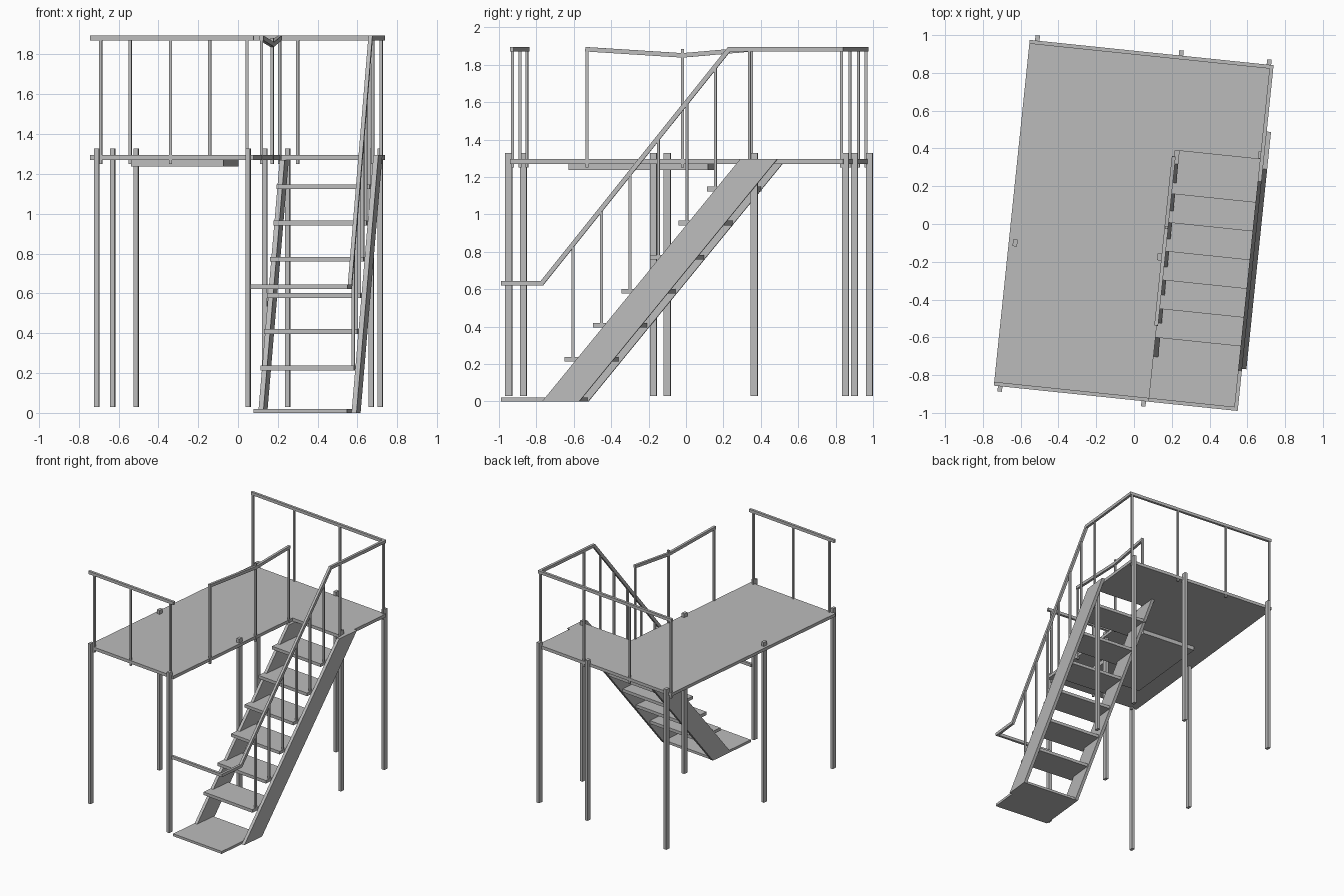
import bpy, bmesh, math
from mathutils import Matrix, Vector

cube = bpy.data.objects.get("Cube")
if cube:
    bpy.data.objects.remove(cube, do_unlink=True)

grey = bpy.data.materials.new("painted grey")
grey.use_nodes = True
color = (0.5, 0.5, 0.5, 1)
grey.diffuse_color = color
grey.node_tree.nodes["Principled BSDF"].inputs["Base Color"].default_value = color

# The whole structure is turned slightly about the vertical axis
PLACE = Matrix.Translation((-0.0025, -0.0075, 0)) @ Matrix.Rotation(math.radians(-5.93), 4, 'Z')
HALF_W, HALF_L = 0.648, 0.92      # deck half width and half length
NOTCH_X, NOTCH_Y = 0.177, 0.418   # stairwell corner
DECK_BOTTOM, DECK_TOP = 1.27, 1.295
RAIL_Z, LOW_Z = 1.883, 0.633


def finish(name, bm):
    bmesh.ops.recalc_face_normals(bm, faces=bm.faces)
    mesh = bpy.data.meshes.new(name)
    bm.to_mesh(mesh)
    bm.free()
    mesh.materials.append(grey)
    obj = bpy.data.objects.new(name, mesh)
    obj.matrix_world = PLACE
    bpy.context.collection.objects.link(obj)
    return obj


def box(name, low, high):
    low, high = Vector(low), Vector(high)
    bm = bmesh.new()
    bmesh.ops.create_cube(bm, size=1)
    bmesh.ops.scale(bm, vec=high - low, verts=bm.verts)
    bmesh.ops.translate(bm, vec=(low + high) / 2, verts=bm.verts)
    return finish(name, bm)


def upright(name, x, y, z0, z1, wx, wy):
    return box(name, (x - wx / 2, y - wy / 2, z0), (x + wx / 2, y + wy / 2, z1))


def prism(name, outline, offset):
    bm = bmesh.new()
    face = bm.faces.new([bm.verts.new(p) for p in outline])
    new = bmesh.ops.extrude_face_region(bm, geom=[face])["geom"]
    bmesh.ops.translate(bm, vec=offset, verts=[v for v in new if isinstance(v, bmesh.types.BMVert)])
    return finish(name, bm)


def rail(name, path, width=0.02, height=0.024):
    """Rectangular bar along a path, with mitred corners."""
    pts = [Vector(p) for p in path]
    dirs = [(b - a).normalized() for a, b in zip(pts, pts[1:])]
    side = dirs[0].cross(Vector((0, 0, 1))).normalized()
    up = side.cross(dirs[0])
    ring = [pts[0] + side * width / 2 * i + up * height / 2 * j
            for i, j in ((-1, -1), (1, -1), (1, 1), (-1, 1))]
    bm = bmesh.new()
    last = [bm.verts.new(c) for c in ring]
    bm.faces.new(last)
    for k, d in enumerate(dirs):
        p = pts[k + 1]
        n = d + dirs[k + 1] if k + 1 < len(dirs) else d
        ring = [c + d * ((p - c).dot(n) / d.dot(n)) for c in ring]
        cur = [bm.verts.new(c) for c in ring]
        for i in range(4):
            j = (i + 1) % 4
            bm.faces.new((last[i], last[j], cur[j], cur[i]))
        last = cur
    bm.faces.new(last)
    return finish(name, bm)


# L-shaped deck and the shallow box under it
deck = [(-HALF_W, -HALF_L), (NOTCH_X, -HALF_L), (NOTCH_X, NOTCH_Y),
        (HALF_W, NOTCH_Y), (HALF_W, HALF_L), (-HALF_W, HALF_L)]
prism("deck", [(x, y, DECK_BOTTOM) for x, y in deck], (0, 0, DECK_TOP - DECK_BOTTOM))
box("underside_box", (-0.472, -0.625, 1.237), (-0.007, 0.125, DECK_BOTTOM))

# Support legs
for x, y in [(-0.608, 0.93), (0.157, 0.93), (0.625, 0.93), (-0.614, -0.157),
             (-0.614, -0.93), (0.15, -0.93), (0.154, -0.152), (0.63, 0.44)]:
    upright("leg", x, y, 0.03, 1.327, 0.024, 0.036)

# Stair stringers, the left one inside the stairwell, the right one outside the deck
for name, x in (("inner_stringer", NOTCH_X), ("outer_stringer", HALF_W)):
    outline = [(-0.696, 0), (-0.497, 0), (0.567, DECK_TOP), (0.368, DECK_TOP)]
    if x == NOTCH_X:
        outline[2:] = [(0.546, DECK_BOTTOM), (0.347, DECK_BOTTOM)]
    prism(name, [(x, y, z) for y, z in outline], (0.025, 0, 0))

# Bottom landing and treads, each tread with its handrail post
box("landing", (NOTCH_X, -HALF_L, 0), (HALF_W, -0.5, 0.02))
EDGE = HALF_W - 0.008
SLOPE_LOW, SLOPE_HIGH = -0.70, 0.306
for k in range(6):
    y, z = -0.578 + 0.153 * k, 0.213 + 0.182 * k
    box("tread", (NOTCH_X, y, z), (HALF_W, y + 0.245, z + 0.025))
    py = y + 0.045
    top = LOW_Z + (RAIL_Z - LOW_Z) * (py - SLOPE_LOW) / (SLOPE_HIGH - SLOPE_LOW)
    upright("stair_post", EDGE, py, z, top, 0.015, 0.015)

# Railing along the back, the side and down the stairs
SIDE = HALF_L - 0.01
rail("back_and_stair_rail", [
    (-HALF_W, SIDE, RAIL_Z), (EDGE, SIDE, RAIL_Z), (EDGE, SLOPE_HIGH, RAIL_Z),
    (EDGE, SLOPE_LOW, LOW_Z), (EDGE, -SIDE, LOW_Z), (NOTCH_X - 0.02, -SIDE, LOW_Z)])
rail("front_rail", [(-HALF_W, -SIDE, RAIL_Z), (NOTCH_X, -SIDE, RAIL_Z)])
INNER = NOTCH_X - 0.003
rail("stairwell_rail", [(INNER, -0.515, RAIL_Z), (INNER, 0.007, 1.85), (INNER, 0.385, RAIL_Z)])

# Railing posts
posts = [(x, -SIDE) for x in (-0.596, -0.244, 0.143)]
posts += [(x, SIDE) for x in (-0.636, -0.234, 0.209, 0.631)]
posts += [(INNER, y) for y in (-0.506, 0.007, 0.378)] + [(EDGE, 0.415)]
for x, y in posts:
    upright("rail_post", x, y, 1.25, RAIL_Z, 0.015, 0.015)
